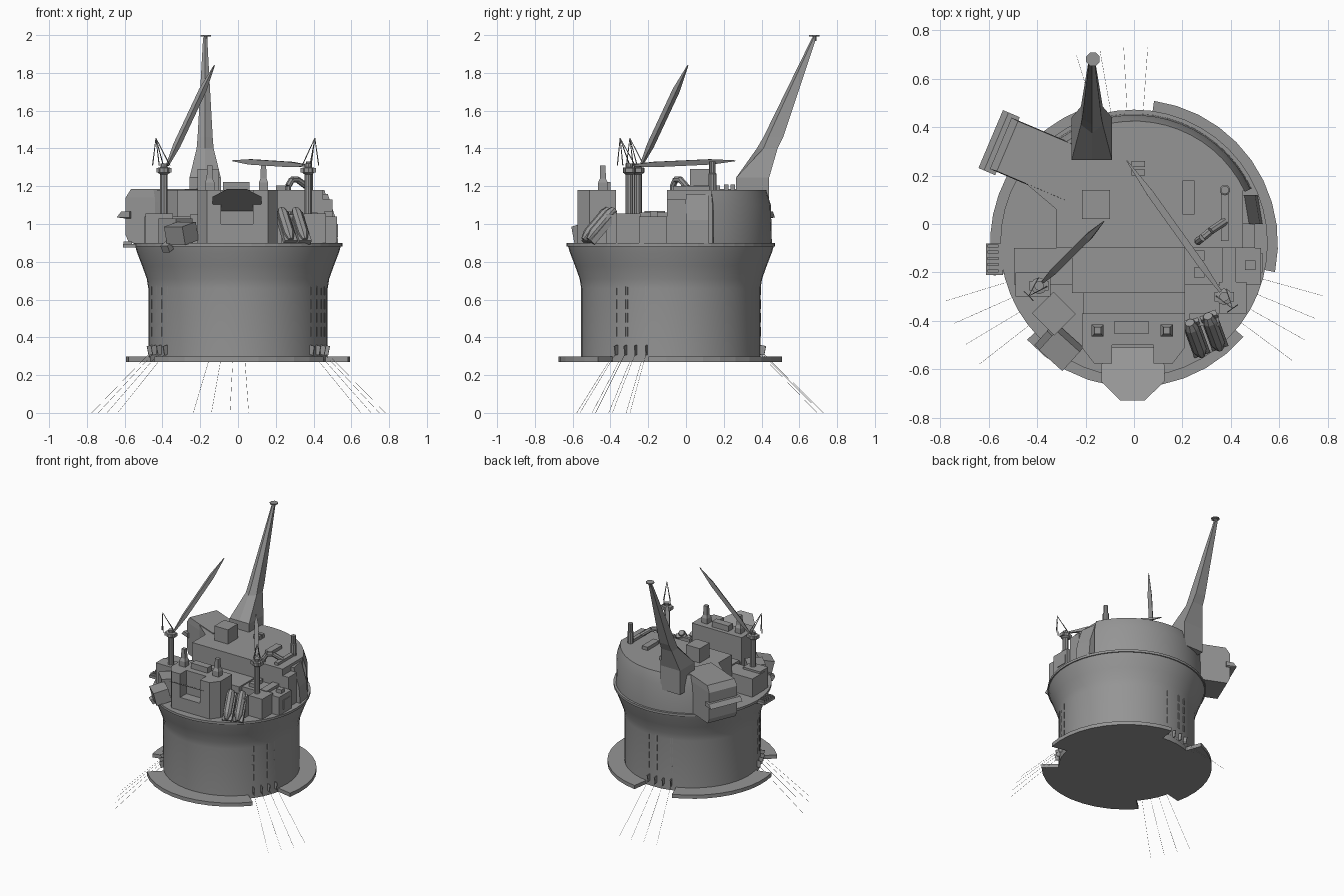
import bpy, bmesh, math
from mathutils import Vector, Matrix

if "Cube" in bpy.data.objects:
    bpy.data.objects.remove(bpy.data.objects["Cube"])

CY = -0.08  # hull axis sits slightly forward of the origin
GREY = bpy.data.materials.new("dark_grey")
GREY.diffuse_color = (.3, .3, .3, 1)
GREY.use_nodes = True
GREY.node_tree.nodes["Principled BSDF"].inputs["Base Color"].default_value = GREY.diffuse_color


def finish(name, bm, smooth=False):
    if len(bm.faces) > 1:
        bmesh.ops.recalc_face_normals(bm, faces=bm.faces)
    me = bpy.data.meshes.new(name)
    bm.to_mesh(me)
    bm.free()
    me.materials.append(GREY)
    ob = bpy.data.objects.new(name, me)
    bpy.context.scene.collection.objects.link(ob)
    if smooth:
        for p in me.polygons:
            p.use_smooth = True
        me.set_sharp_from_angle(angle=math.radians(25))
    return ob


def loft(name, loops, smooth=False):
    """Closed solid skinned through equal-length loops; one loop gives a sheet."""
    bm = bmesh.new()
    rows = [[bm.verts.new(p) for p in lp] for lp in loops]
    n = len(rows[0])
    for a, b in zip(rows, rows[1:]):
        for i in range(n):
            j = (i + 1) % n
            bm.faces.new((a[i], a[j], b[j], b[i]))
    bm.faces.new(rows[0])
    if len(rows) > 1:
        bm.faces.new(rows[-1])
    return finish(name, bm, smooth)


def prism(name, pts, z0, z1):
    return loft(name, [[(x, y, z) for x, y in pts] for z in (z0, z1)])


def rect(x0, x1, y0, y1, z):
    return [(x0, y0, z), (x1, y0, z), (x1, y1, z), (x0, y1, z)]


def box(name, x0, x1, y0, y1, z0, z1):
    return loft(name, [rect(x0, x1, y0, y1, z0), rect(x0, x1, y0, y1, z1)])


def obox(name, c, size, rz=0, tilt=0):
    """Box turned about z by rz degrees, tilted nose-down along its own x."""
    bm = bmesh.new()
    m = (Matrix.Translation(c) @ Matrix.Rotation(math.radians(rz), 4, 'Z')
         @ Matrix.Rotation(math.radians(tilt), 4, 'Y') @ Matrix.Diagonal((*size, 1)))
    bmesh.ops.create_cube(bm, size=1, matrix=m)
    return finish(name, bm)


def beam(name, p, q, stations, n=8, smooth=False):
    """Tapered bar from p to q; stations are (fraction, radius)."""
    p, q = Vector(p), Vector(q)
    rot = (q - p).to_track_quat('Z', 'Y')
    loops = []
    for t, r in stations:
        c = p.lerp(q, t)
        loops.append([c + rot @ Vector((r * math.cos(a), r * math.sin(a), 0))
                      for a in (2 * math.pi * (i + .5) / n for i in range(n))])
    return loft(name, loops, smooth)


def polar(r, deg, z=None):
    a = math.radians(deg)
    xy = (r * math.cos(a), CY + r * math.sin(a))
    return xy if z is None else (*xy, z)


def ring(r, z, n=48):
    return [polar(r, 360 * i / n, z) for i in range(n)]


# Hull with flared top and deck rim
loft("hull", [ring(r, z) for r, z in ((.475, .27), (.475, .66), (.483, .71), (.508, .78),
                                      (.535, .85), (.545, .885))], True)
loft("deck_rim", [ring(.552, .882), ring(.552, .9)])

# Bilge flange in three sectors, mooring gear in the gaps
GAPS = (96.5, 207.5, 334)
for g, h in zip(GAPS, (207.5, 334, 456.5)):
    s, e = g + 14.5, h - 14.5
    angs = [s + (e - s) * i / 10 for i in range(11)]
    prism("bilge_flange", [polar(.594, a) for a in angs] + [polar(.46, a) for a in reversed(angs)],
          .27, .298)
for g in GAPS:
    for d in (-10.5, -3.5, 3.5, 10.5):
        a = g + d
        beam("mooring_line", polar(.495, a, .31), polar(.81, a, 0), ((0, .0008), (1, .0008)), 4)
        obox("fairlead", polar(.485, a, .332), (.03, .006, .05), a, 12)
        for w in (-.7, .7):
            for k in range(4):
                obox("hull_chain", polar(.475, a + w, .43 + k * .073), (.003, .0015, .05), a)

# Aft process block: curved outer wall with a sloped top edge
arc = [25 + 125 * i / 20 for i in range(21)]
inner = [(-.45, .17), (-.32, .06), (-.32, -.1), (.45, -.1), (.45, .14)]
loft("aft_block", [[polar(r, a, z) for a in arc] + [(x, y, z) for x, y in inner]
                   for r, z in ((.535, .9), (.53, 1.1), (.505, 1.18))], True)
loft("side_panel", [[(.44, .0, z), (x, .0, z), (x - .02, .12, z), (.44, .12, z)]
                    for z, x in ((.9, .53), (1.02, .52), (1.16, .475))])
box("side_step", .44, .5, -.1, .0, .9, 1.13)

# Overhanging building turned toward the aft left, with an end balcony
u, v = Vector((.92, -.39)), Vector((.39, .92))
end = Vector((-.55, .333))
def plan(du, dv, z):
    p = end + u * du + v * dv
    return (p.x, p.y, z)
def slab(name, rows):
    loft(name, [[plan(a, -w, z), plan(b, -w, z), plan(b, w, z), plan(a, w, z)]
                for a, b, w, z in rows])
slab("left_building", ((.02, .34, .115, .9), (0, .34, .115, .94), (0, .34, .115, 1.14),
                       (.03, .34, .112, 1.186)))
slab("left_balcony", ((-.005, .03, .12, 1.03), (-.045, .03, .13, 1.035), (-.02, .03, .13, 1.065)))

# Flare tower leaning aft, with a ridge along its front
def mast(hw, y0, ym, y1, z):
    c = -.174
    return [(c - hw, y0, z), (c, ym, z), (c + hw, y0, z), (c + hw, y1, z), (c - hw, y1, z)]
loft("flare_tower", [mast(.083, .265, .265, .44, 1.06), mast(.083, .265, .265, .44, 1.245),
                     mast(.045, .41, .375, .485, 1.4), mast(.04, .435, .41, .515, 1.46),
                     mast(.011, .675, .667, .69, 1.985)])
beam("flare_tip", (-.17, .68, 1.992), (-.17, .68, 2.0), ((0, .03), (1, .03)))
beam("flare_neck", (-.172, .68, 1.97), (-.171, .68, 1.995), ((0, .011), (1, .011)))

# Midship blocks
box("mid_block", -.255, .21, -.285, -.1, .9, 1.05)
box("mid_deck", -.21, .21, -.37, -.28, .9, .99)
box("mid_left_block", -.495, -.25, -.25, -.1, .9, 1.04)
box("mid_right_block", .2, .525, -.25, -.1, .9, 1.04)
box("right_upper_block", .365, .42, -.25, -.06, 1.03, 1.06)
for x, y in ((.27, -.13), (.27, -.2), (.48, -.17)):
    box("deck_unit", x - .022, x + .022, y - .02, y + .02, 1.03, 1.068)
box("side_unit_lower", .5, .53, -.2, -.12, .93, 1.0)
box("left_deck_unit", -.32, -.255, -.1, .06, .9, 1.1)

# Front accommodation: base, two wings and a recess holding the sloped landing deck
prism("front_base", [(-.215, -.37), (.21, -.37), (.21, -.51), (.16, -.575), (-.165, -.575),
                     (-.215, -.51)], .9, 1.0)
prism("front_block", [(-.215, -.37), (.21, -.37), (.21, -.51), (.16, -.575), (.08, -.575),
                      (.08, -.5), (-.09, -.5), (-.09, -.575), (-.165, -.575), (-.215, -.51)],
      1.0, 1.18)
deck = [(-.135, -.58), (-.135, -.65), (-.058, -.728), (.045, -.728), (.125, -.65), (.125, -.58),
        (.08, -.51), (-.09, -.51)]
loft("landing_deck", [[(x, y, 1.185 - (y + .728) * .53) for x, y in deck]])
box("front_roof_house", -.08, .06, -.455, -.4, 1.18, 1.222)
for x in (-.15, .135):
    loft("front_vent", [rect(x - .025, x + .025, -.465, -.415, 1.18),
                        rect(x - .025, x + .025, -.465, -.415, 1.22),
                        rect(x - .016, x + .016, -.456, -.424, 1.24),
                        rect(x - .014, x + .014, -.454, -.426, 1.31)])

# Aft block rooftop equipment
box("roof_house_left", -.215, -.1, .02, .14, 1.18, 1.29)
box("roof_house_right", .2, .25, .04, .18, 1.18, 1.205)
for y in (.2, .235):
    box("roof_locker", -.01, .045, y, y + .025, 1.18, 1.21)
beam("round_vent", (.375, .14, 1.17), (.375, .14, 1.33),
     ((0, .022), (.6, .022), (.62, .017), (1, .017)), 10)
box("pipe_duct", .36, .39, -.07, .13, 1.17, 1.2)
path = [(.265, -.07, 1.04), (.265, -.07, 1.2), (.285, -.055, 1.235), (.315, -.03, 1.235),
        (.375, .01, 1.19)]
for p, q in zip(path, path[1:]):
    beam("exhaust_pipe", p, q, ((0, .017), (1, .017)), 8, True)

# Two cranes: plinth, pedestal, cab, A-frame and boom
def crane(base, tip, plinth):
    x, y = base
    box("crane_plinth", *plinth, .9, 1.055)
    beam("crane_pedestal", (x, y, 1.0), (x, y, 1.32),
         ((0, .021), (.82, .021), (.85, .034), (.93, .034), (.94, .02), (1, .02)), 10, True)
    obox("crane_cab", (x, y, 1.285), (.08, .04, .025), 0)
    b = Vector((x, y, 1.31))
    fwd = Vector((tip[0] - x, tip[1] - y, 0)).normalized()
    side = Vector((-fwd.y, fwd.x, 0))
    apex = b - fwd * .06 + Vector((0, 0, .145))
    for k in (-.025, .025):
        for f in (.02, -.06):
            beam("crane_frame_leg", b + fwd * f + side * k, apex, ((0, .003), (1, .002)), 4)
    beam("crane_boom", b + fwd * .025, tip, ((0, .008), (.2, .02), (.75, .02), (1, .003)), 4)

crane((-.392, -.255), (-.125, .01, 1.84), (-.49, -.345, -.3, -.2))
crane((.372, -.3), (-.03, .262, 1.335), (.35, .465, -.37, -.24))

# Free-fall lifeboats on a sloped cradle (right) and launch station (left)
for cx, cy in ((.255, -.475), (.33, -.448)):
    d = Vector((.025, -.068, -.08))
    c = Vector((cx, cy, .998))
    beam("lifeboat", c - d, c + d, ((0, .02), (.15, .03), (.8, .03), (1, .014)), 8)
    obox("lifeboat_cradle", c - Vector((0, -.008, .02)), (.205, .07, .03), -70, 48)
box("lifeboat_support", .23, .35, -.42, -.37, .9, 1.05)
obox("launch_house", (-.33, -.37, .965), (.125, .13, .13), -135)
obox("launch_ramp", (-.3, -.515, .95), (.11, .13, .1), -132, 14)
obox("launch_nose", (-.36, -.48, .89), (.09, .05, .04), -132, 30)

# Small slatted platform on the left edge
box("edge_platform", -.61, -.54, -.21, -.08, .875, .895)
for i in range(5):
    y = -.2 + i * .026
    box("platform_slat", -.605, -.56, y, y + .012, .895, .908)
